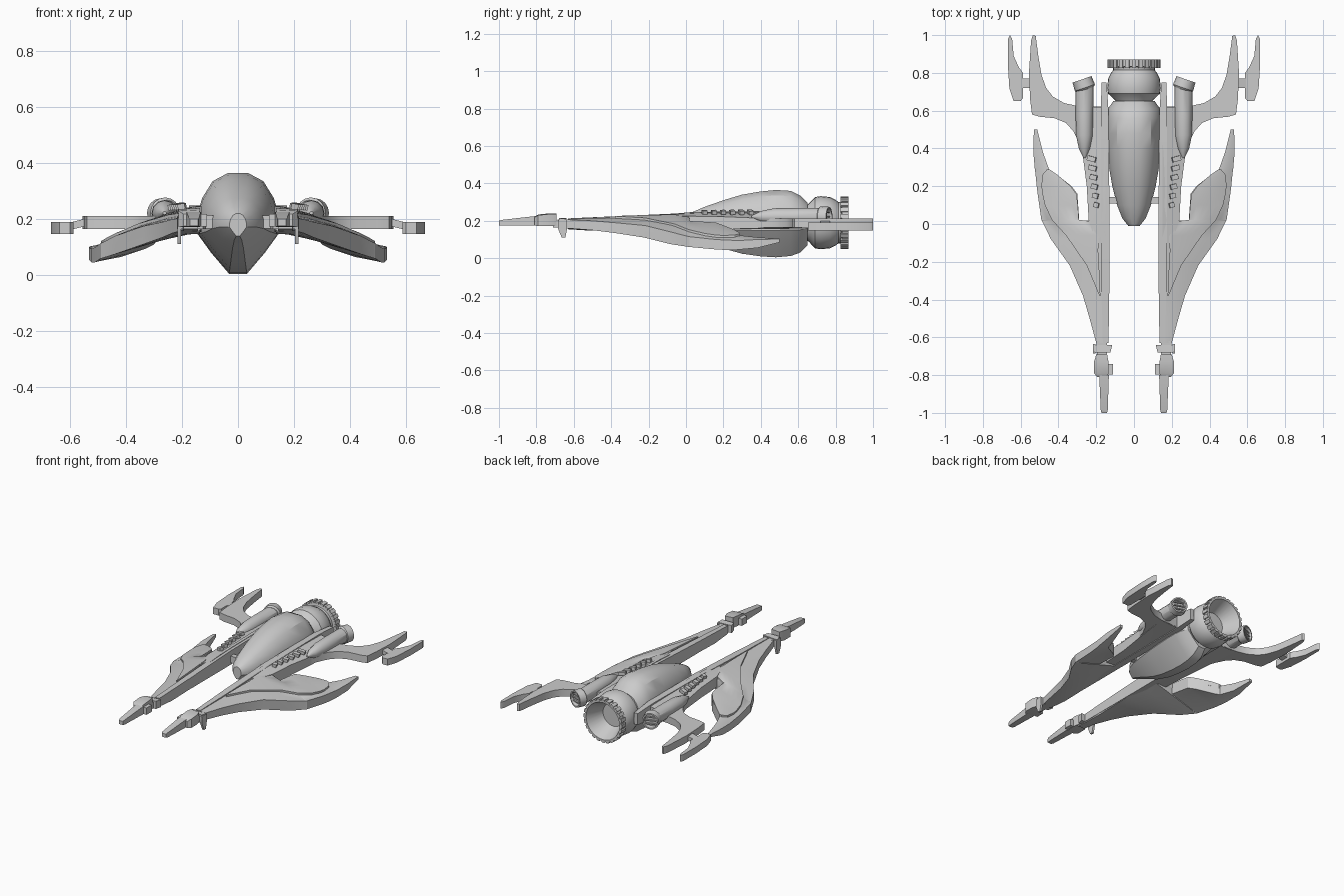
import bpy, bmesh, math
from mathutils import Matrix, Vector


def finish(name, bm, mirror=True, smooth=30):
    bmesh.ops.recalc_face_normals(bm, faces=bm.faces[:])
    me = bpy.data.meshes.new(name)
    bm.to_mesh(me)
    bm.free()
    ob = bpy.data.objects.new(name, me)
    bpy.context.collection.objects.link(ob)
    bpy.ops.object.select_all(action='DESELECT')
    ob.select_set(True)
    bpy.context.view_layer.objects.active = ob
    bpy.ops.object.shade_smooth_by_angle(angle=math.radians(smooth))
    if mirror:
        ob.modifiers.new("mirror", 'MIRROR')
    return ob


def loft(name, rings, mirror=True, matrix=None):
    """Skin a list of equal-length point rings and cap both ends."""
    bm = bmesh.new()
    vs = [[bm.verts.new(p) for p in r] for r in rings]
    n = len(rings[0])
    for a, b in zip(vs, vs[1:]):
        for i in range(n):
            j = (i + 1) % n
            bm.faces.new((a[i], a[j], b[j], b[i]))
    bm.faces.new(vs[0])
    bm.faces.new(vs[-1])
    if matrix:
        bm.transform(matrix)
    return finish(name, bm, mirror)


def strip(name, stations, n=1, bulge=0.0):
    """Stations: y, x inner, x outer, top z inner/outer, bottom z inner/outer."""
    rings = []
    for y, x0, x1, a0, a1, b0, b1 in stations:
        top, bot = [], []
        for i in range(n + 1):
            t = i / n
            x = x0 + (x1 - x0) * t
            top.append((x, y, a0 + (a1 - a0) * t + bulge * (x1 - x0) * 4 * t * (1 - t)))
            bot.append((x, y, b0 + (b1 - b0) * t))
        rings.append(top + bot[::-1])
    return loft(name, rings)


def lathe(name, profile, centre, n=24, yaw=0.0, mirror=True):
    """Profile: (y, radius) revolved around the y axis."""
    rings = [[(r * math.cos(2 * math.pi * i / n), y, r * math.sin(2 * math.pi * i / n))
              for i in range(n)] for y, r in profile]
    return loft(name, rings, mirror, Matrix.Translation(centre) @ Matrix.Rotation(yaw, 4, 'Z'))


def plate(name, outline, z0, z1):
    return loft(name, [[(x, y, z) for x, y in outline] for z in (z0, z1)])


def boxes(name, items, mirror=True):
    """Items: (centre, size, rotation matrix or None) merged in one object."""
    bm = bmesh.new()
    for c, s, rot in items:
        m = Matrix.Translation(c) @ (rot or Matrix()) @ Matrix.Diagonal((*s, 1))
        bmesh.ops.create_cube(bm, size=1, matrix=m)
    return finish(name, bm, mirror)


# Central egg-shaped pod
half = [(.25, 1), (.62, .84), (.88, .5), (1, .15), (1, -.2), (.66, -.58), (.22, -1)]
section = half + [(-x, z) for x, z in reversed(half)]
pod = [(-.01, .03, .14, .22), (.03, .062, .125, .245), (.1, .09, .095, .275),
       (.2, .115, .052, .31), (.3, .132, .024, .34), (.4, .142, .01, .357),
       (.48, .146, .005, .365), (.56, .145, .012, .36), (.61, .138, .03, .335),
       (.65, .11, .07, .295)]
loft("fuselage_pod", [[(w * x, y, (a + b) / 2 + (b - a) / 2 * z) for x, z in section]
                      for y, w, a, b in pod], mirror=False)

# Main engine with hollow bell and toothed rim
lathe("main_engine", [(.63, .09), (.655, .1), (.69, .137), (.72, .142), (.77, .137), (.80, .122),
                      (.815, .11), (.83, .112), (.835, .134), (.87, .134), (.87, .122),
                      (.76, .075)], (0, 0, .19), 28, mirror=False)
teeth = []
for i in range(24):
    a = 2 * math.pi * i / 24
    teeth.append(((.134 * math.cos(a), .848, .19 + .134 * math.sin(a)), (.014, .044, .022),
                  Matrix.Rotation(-a, 4, 'Y')))
boxes("engine_rim_teeth", teeth, mirror=False)

# Swept forward wing
wing = [(-.63, .14, .20, .21, .205, .155, .16), (-.5, .135, .235, .215, .20, .147, .15),
        (-.38, .135, .27, .22, .19, .15, .135), (-.22, .135, .34, .227, .175, .155, .11),
        (-.08, .135, .44, .235, .14, .165, .075), (.018, .135, .488, .235, .115, .165, .06),
        (.02, .29, .49, .187, .115, .125, .06), (.16, .30, .51, .18, .10, .11, .047),
        (.2, .33, .515, .165, .098, .095, .045), (.27, .42, .522, .135, .095, .065, .045),
        (.29, .45, .525, .122, .095, .06, .047), (.38, .482, .533, .112, .1, .06, .055),
        (.5, .512, .53, .105, .103, .085, .085)]
strip("forward_wing", wing, 6, .03)


def wing_top(x, y):
    for a, b in zip(wing, wing[1:]):
        if a[0] <= y <= b[0]:
            t = (y - a[0]) / (b[0] - a[0])
            w = [p + (q - p) * t for p, q in zip(a, b)]
            u = (x - w[1]) / (w[2] - w[1])
            return w[3] + (w[4] - w[3]) * u + .12 * (w[2] - w[1]) * u * (1 - u)


# Raised armour panel lying on the forward wing
panel = []
for y, x0, x1 in [(-.38, .178, .183), (-.22, .185, .25), (-.06, .195, .36), (.016, .24, .43),
                  (.022, .292, .435), (.1, .297, .472), (.16, .305, .485), (.2, .335, .49),
                  (.26, .405, .485), (.288, .445, .462)]:
    xs = [x0 + (x1 - x0) * i / 5 for i in range(6)]
    panel.append([(x, y, wing_top(x, y) + .012) for x in xs] +
                 [(x, y, wing_top(x, y) - .02) for x in reversed(xs)])
loft("wing_panel", panel)

# Long inner boom and its shoulder
strip("inner_boom", [(-.63, .135, .165, .213, .213, .16, .16), (-.3, .13, .172, .228, .226, .155, .155),
                     (.1, .13, .175, .246, .244, .155, .155), (.6, .135, .175, .25, .25, .155, .155),
                     (.75, .145, .172, .24, .24, .165, .165)])
strip("boom_shoulder", [(-.1, .15, .2, .235, .228, .165, .165), (.02, .15, .24, .246, .225, .16, .155),
                        (.2, .15, .25, .25, .222, .16, .155), (.37, .15, .272, .25, .215, .16, .16),
                        (.62, .15, .30, .245, .21, .16, .165)], 2)
boxes("cross_beam", [((0, .125, .19), (.28, .035, .045), None)], mirror=False)
boxes("boom_seam", [((.19, y, .229 + y * .05), (.006, .1, .012), None) for y in (-.22, -.08)])

# Row of louvres on the shoulder
tilt = Matrix.Rotation(.2, 4, 'Y') @ Matrix.Rotation(.25, 4, 'Z')
boxes("shoulder_louvres", [((.2 + .005 * i, .1 + .049 * i, .246), (.026 + .004 * i, .026, .02), tilt)
                           for i in range(6)])

# Rear wing, outer fin and strut
plate("rear_wing", [(.15, .4), (.27, .37), (.29, .43), (.32, .49), (.36, .535), (.42, .56),
                    (.5, .568), (.54, .58), (.55, .66), (.556, .8), (.545, .97), (.535, 1.0),
                    (.52, .995), (.508, .9), (.49, .79), (.465, .72), (.43, .675), (.37, .64),
                    (.3, .625), (.15, .62)], .165, .212)
plate("outer_fin", [(.588, .665), (.6, .652), (.638, .652), (.66, .72), (.668, .85), (.667, .98),
                    (.657, 1.0), (.645, .98), (.637, .89), (.61, .83), (.588, .8)], .147, .19)
boxes("fin_strut", [((.572, .745, .182), (.06, .05, .026), Matrix.Rotation(.25, 4, 'Y'))])

# Side thruster tubes with angled, barred nozzles
lathe("thruster_tube", [(.35, .006), (.40, .03), (.47, .045), (.58, .047), (.74, .047)],
      (.262, 0, .222), 12)
lathe("thruster_nozzle", [(-.035, .047), (-.025, .056), (.022, .053), (.022, .044), (-.005, .04)],
      (.268, .745, .222), 16, -.33)
yaw = Matrix.Rotation(-.33, 4, 'Z')
boxes("nozzle_bars", [(Vector((.268, .745, .222)) + yaw @ Vector((0, .008, dz)),
                       (.078 if dz == 0 else .066, .01, .007), yaw) for dz in (-.022, 0, .022)])

# Nose cannon: collar, receiver, barrel, side box and hanging fin
strip("cannon_neck", [(-.71, .145, .195, .205, .205, .165, .165), (-.62, .142, .198, .208, .208, .158, .158)])
strip("cannon_collar", [(-.68, .125, .21, .215, .215, .165, .165), (-.64, .115, .218, .215, .21, .165, .165)])
strip("cannon_receiver", [(-.81, .14, .195, .222, .218, .175, .175), (-.79, .135, .212, .234, .23, .172, .172),
                          (-.73, .135, .212, .24, .236, .172, .172), (-.692, .142, .2, .24, .236, .172, .172)])
strip("cannon_barrel", [(-1, .143, .172, .2, .2, .176, .176), (-.985, .139, .176, .205, .205, .174, .174),
                        (-.8, .133, .184, .226, .226, .174, .174)])
boxes("cannon_side_box", [((.128, -.77, .197), (.034, .055, .045), None)])
strip("cannon_hanging_fin", [(-.685, .203, .217, .205, .205, .16, .16), (-.665, .203, .217, .208, .208, .112, .112),
                             (-.645, .203, .217, .208, .208, .112, .112), (-.635, .203, .217, .205, .205, .16, .16)])
